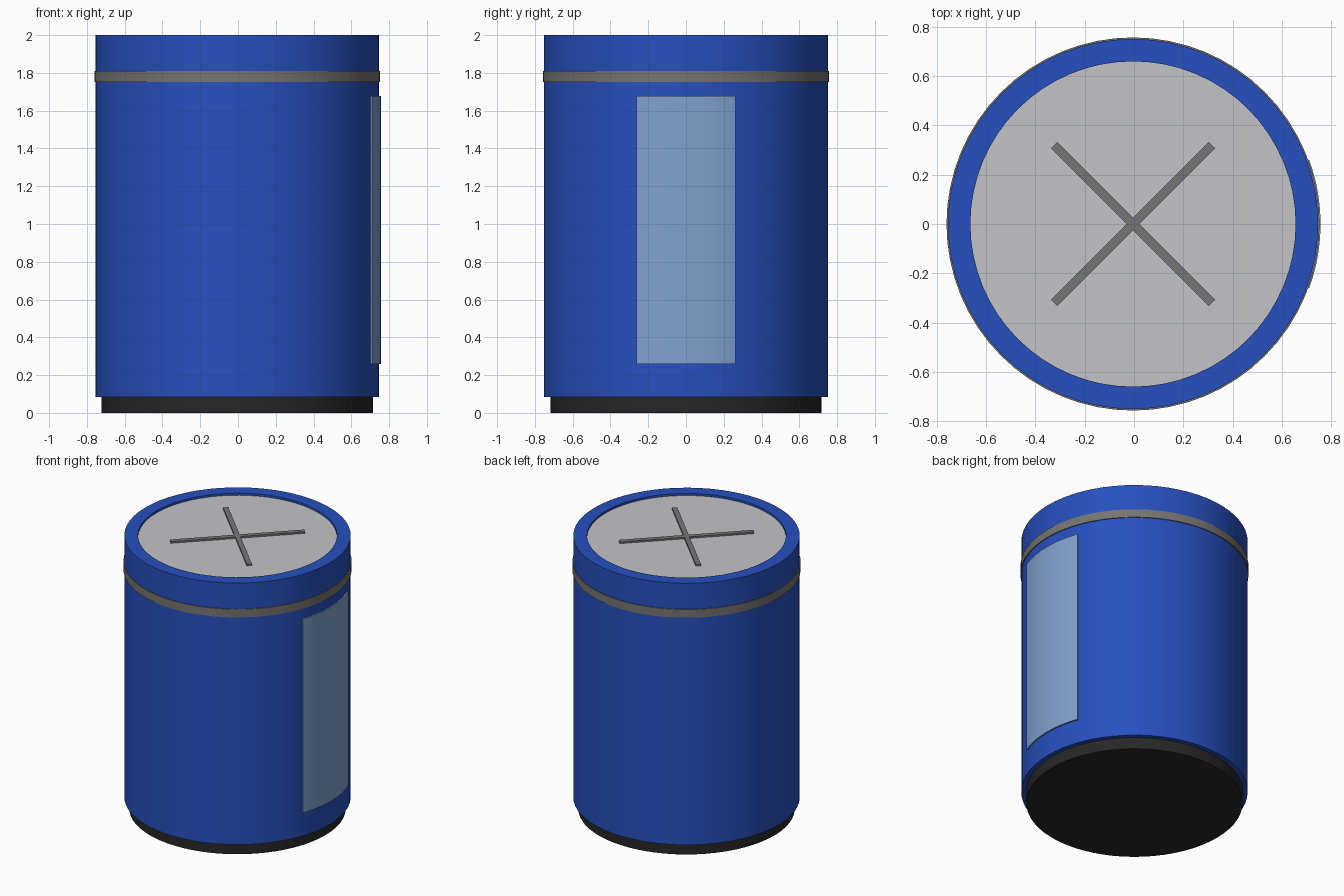
import bpy, bmesh, math
from mathutils import Matrix

cube = bpy.data.objects.get("Cube")
if cube:
    bpy.data.objects.remove(cube, do_unlink=True)

CX = -0.004   # the side panel shifts the body off centre
SEG = 64


def material(name, rgb):
    m = bpy.data.materials.new(name)
    m.use_nodes = True
    m.diffuse_color = (*rgb, 1)
    m.node_tree.nodes["Principled BSDF"].inputs["Base Color"].default_value = (*rgb, 1)
    return m


blue = material("blue", (0.02, 0.08, 0.52))
light_grey = material("light grey", (0.55, 0.55, 0.57))
mid_grey = material("mid grey", (0.18, 0.18, 0.18))
band_grey = material("warm grey", (0.18, 0.175, 0.17))
black = material("black", (0.02, 0.02, 0.02))
pale_blue = material("pale blue", (0.22, 0.36, 0.62))


def finish(name, bm, mat):
    bmesh.ops.recalc_face_normals(bm, faces=bm.faces)
    me = bpy.data.meshes.new(name)
    bm.to_mesh(me)
    bm.free()
    me.materials.append(mat)
    ob = bpy.data.objects.new(name, me)
    ob.location.x = CX
    bpy.context.collection.objects.link(ob)
    return ob


def lathe(name, profile, mat):
    """Spin a closed (radius, height) profile around z."""
    bm = bmesh.new()
    vs = [bm.verts.new((r, 0, z)) for r, z in profile]
    es = [bm.edges.new((vs[i - 1], vs[i])) for i in range(len(vs))]
    bmesh.ops.spin(bm, geom=vs + es, axis=(0, 0, 1), cent=(0, 0, 0),
                   steps=SEG, angle=math.tau, use_duplicate=False)
    bmesh.ops.remove_doubles(bm, verts=bm.verts, dist=1e-5)
    return finish(name, bm, mat)


def disc(name, r, z0, z1, mat):
    bm = bmesh.new()
    bmesh.ops.create_cone(bm, cap_ends=True, segments=SEG, radius1=r, radius2=r,
                          depth=z1 - z0, matrix=Matrix.Translation((0, 0, (z0 + z1) / 2)))
    return finish(name, bm, mat)


# Base, hollow-rimmed body and recessed lid
disc("base", 0.718, 0, 0.1, black)
lathe("body", [(0.66, 0.085), (0.751, 0.085), (0.751, 2), (0.66, 2)], blue)
disc("lid", 0.661, 1.94, 1.985, light_grey)

# Raised band near the top
lathe("band", [(0.74, 1.751), (0.757, 1.751), (0.757, 1.811), (0.74, 1.811)], band_grey)

# Crossed bars on the lid
for name, angle in (("cross_bar_a", 45), ("cross_bar_b", -45)):
    bm = bmesh.new()
    bmesh.ops.create_cube(bm, size=1, matrix=Matrix.Translation((0, 0, 1.987))
                          @ Matrix.Rotation(math.radians(angle), 4, 'Z')
                          @ Matrix.Diagonal((0.905, 0.035, 0.02, 1)))
    finish(name, bm, mid_grey)

# Curved side panel: an arc section swept around the body
bm = bmesh.new()
half = math.radians(20.1)
section = [(0.748, 0.259), (0.761, 0.259), (0.761, 1.677), (0.748, 1.677)]
face = bm.faces.new([bm.verts.new((r * math.cos(half), -r * math.sin(half), z))
                     for r, z in section])
start = bmesh.ops.duplicate(bm, geom=[face] + list(face.edges) + list(face.verts))
bmesh.ops.spin(bm, geom=start["geom"], axis=(0, 0, 1), cent=(0, 0, 0),
               steps=16, angle=2 * half, use_duplicate=False)
bmesh.ops.remove_doubles(bm, verts=bm.verts, dist=1e-5)
panel = finish("side_panel", bm, pale_blue)

# Smooth the round walls, keep the rims sharp
for ob in bpy.context.scene.objects:
    ob.select_set(ob.type == 'MESH')
bpy.context.view_layer.objects.active = panel
bpy.ops.object.shade_smooth_by_angle(angle=math.radians(30))
